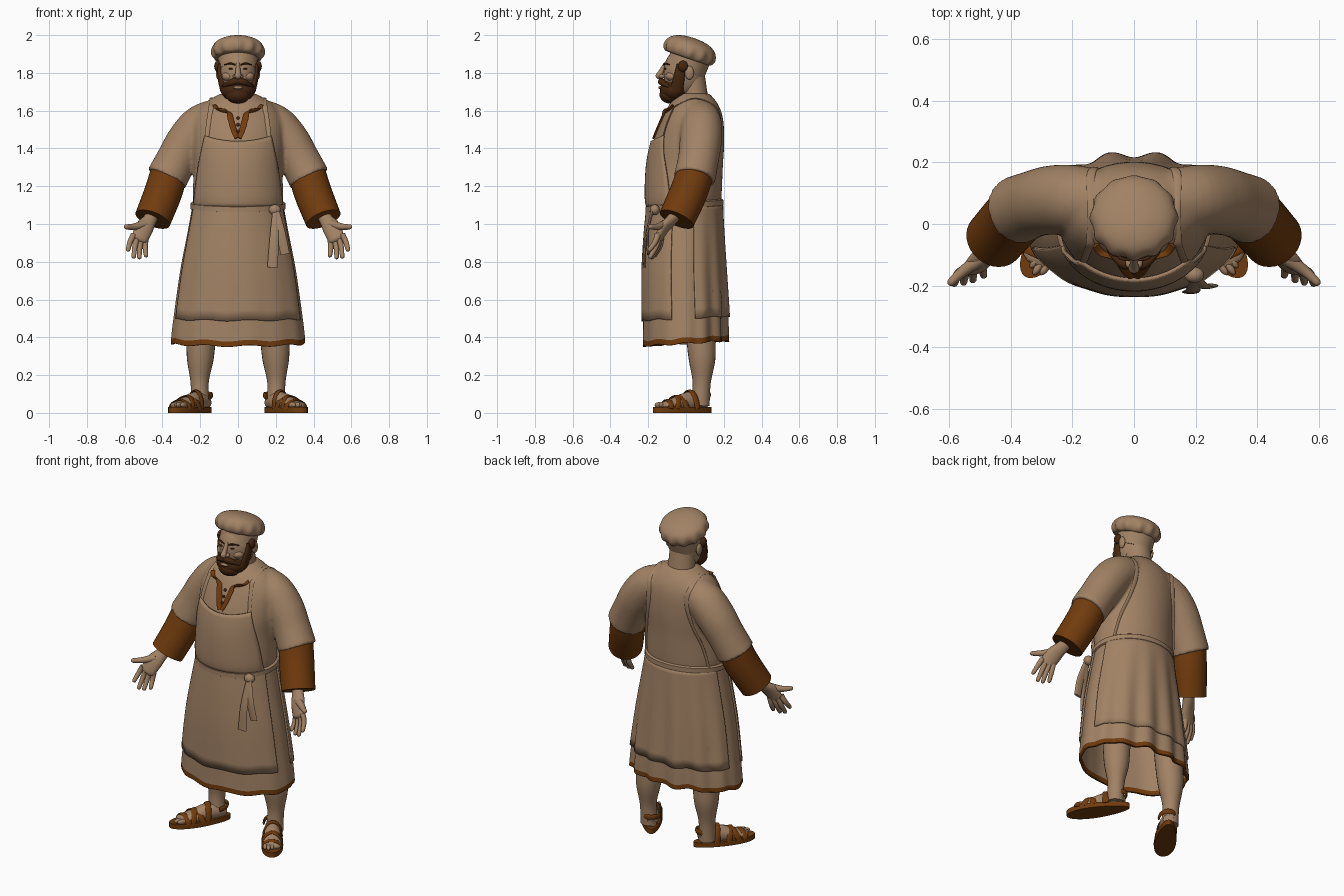
import bpy, bmesh, math
from math import sin, cos, pi, radians
from mathutils import Vector, Matrix
from mathutils.bvhtree import BVHTree

if "Cube" in bpy.data.objects:
    bpy.data.objects.remove(bpy.data.objects["Cube"])


def material(name, rgb):
    m = bpy.data.materials.new(name)
    m.use_nodes = True
    m.diffuse_color = (*rgb, 1)
    m.node_tree.nodes["Principled BSDF"].inputs["Base Color"].default_value = (*rgb, 1)
    return m


TAN = material("tan", (0.36, 0.225, 0.13))
BROWN = material("rust brown", (0.165, 0.044, 0.004))
DARK = material("dark brown", (0.06, 0.02, 0.005))


# ---------- helpers ----------
def make(name, bm, mats, mirror=False, thick=0):
    bmesh.ops.recalc_face_normals(bm, faces=bm.faces)
    me = bpy.data.meshes.new(name)
    bm.to_mesh(me)
    bm.free()
    ob = bpy.data.objects.new(name, me)
    bpy.context.collection.objects.link(ob)
    for m in mats:
        me.materials.append(m)
    bpy.ops.object.select_all(action='DESELECT')
    ob.select_set(True)
    bpy.context.view_layer.objects.active = ob
    bpy.ops.object.shade_smooth_by_angle(angle=radians(45))
    if thick:
        s = ob.modifiers.new("thickness", 'SOLIDIFY')
        s.thickness, s.offset = thick, 0
    if mirror:
        ob.modifiers.new("mirror", 'MIRROR').use_mirror_merge = False
    return ob


def skin(bm, rings, closed=True, cap=True):
    vs = [[bm.verts.new(p) for p in r] for r in rings]
    n = len(vs[0])
    for a, b in zip(vs, vs[1:]):
        for i in range(n if closed else n - 1):
            j = (i + 1) % n
            bm.faces.new((a[i], a[j], b[j], b[i]))
    if cap and closed:
        bm.faces.new(vs[0])
        bm.faces.new(vs[-1])
    return bm


def spline(rows, steps=5):
    out = []
    last = len(rows) - 1
    for i in range(last):
        quad = list(zip(rows[max(i - 1, 0)], rows[i], rows[i + 1], rows[min(i + 2, last)]))
        for s in range(steps):
            t = s / steps
            out.append([b + .5 * t * (c - a + t * (2*a - 5*b + 4*c - d + t * (3*b - a - 3*c + d)))
                        for a, b, c, d in quad])
    return out + [list(rows[-1])]


def tube_rings(rows, side=(1, 0, 0), n=16, rounded=False):
    # each row is x, y, z, radius along side, radius across
    rows = spline([r if len(r) == 5 else (*r, r[3]) for r in rows])
    if rounded:
        end = Vector(rows[-1][:3])
        d = (end - Vector(rows[-2][:3])).normalized()
        ra, rb = rows[-1][3:]
        for k in (.5, 1, 1.4):
            rows.append([*(end + d * rb * sin(k)), ra * cos(k), rb * cos(k)])
    pts = [Vector(r[:3]) for r in rows]
    rings = []
    for i, r in enumerate(rows):
        t = (pts[min(i + 1, len(pts) - 1)] - pts[max(i - 1, 0)]).normalized()
        u = Vector(side)
        u = (u - t * u.dot(t)).normalized()
        v = t.cross(u)
        rings.append([pts[i] + u * r[3] * cos(2*pi*k/n) + v * r[4] * sin(2*pi*k/n) for k in range(n)])
    return rings


def tube(name, rows, mat, side=(1, 0, 0), n=16, rounded=False, mirror=False, xf=Matrix()):
    bm = skin(bmesh.new(), tube_rings(rows, side, n, rounded))
    bm.transform(xf)
    return make(name, bm, [mat], mirror)


def ball(name, loc, size, mat, mirror=False, xf=Matrix()):
    bm = bmesh.new()
    bmesh.ops.create_uvsphere(bm, u_segments=24, v_segments=16, radius=1)
    bm.transform(xf @ Matrix.Translation(loc) @ Matrix.Diagonal((*size, 1)))
    return make(name, bm, [mat], mirror)


def oval(z, rx, front, back, a):
    return Vector((rx * cos(a), (front + back) / 2 + (back - front) / 2 * sin(a), z))


# ---------- shirt: torso and both sleeves fused ----------
torso = spline([(1.07, .225, -.19, .175), (1.13, .24, -.205, .187), (1.3, .235, -.2, .195),
                (1.43, .245, -.175, .202), (1.55, .24, -.13, .197), (1.63, .19, -.09, .172),
                (1.69, .095, -.04, .125)])
angles = [2 * pi * i / 48 for i in range(48)]
bm = skin(bmesh.new(), [[oval(*r, a) for a in angles] for r in torso])
for s in (1, -1):
    skin(bm, tube_rings([(.08*s, .07, 1.57, .1), (.19*s, .08, 1.525, .11), (.265*s, .078, 1.44, .112),
                         (.325*s, .065, 1.34, .108), (.378*s, .045, 1.24, .111)], (0, 1, 0), 32))
shirt = make("shirt", bm, [TAN])
fuse = shirt.modifiers.new("fuse", 'REMESH')
fuse.mode, fuse.voxel_size, fuse.use_smooth_shade = 'VOXEL', .01, True
relax = shirt.modifiers.new("relax", 'SMOOTH')
relax.factor, relax.iterations = .5, 6
bvh = BVHTree.FromObject(shirt, bpy.context.evaluated_depsgraph_get())


def drape(x, z, off=.006, face=-1):
    hit = bvh.ray_cast(Vector((x, face, z)), Vector((0, -face, 0)))
    if hit[0] is None:
        hit = bvh.find_nearest(Vector((x, face * .1, z)))
    return hit[0] + hit[1] * off


# ---------- bib, shoulder straps, collar trim ----------
grid = []
for j in range(17):
    v = j / 16
    half = .225 - .055 * v ** 1.5
    row = []
    for i in range(33):
        u = i / 16 - 1
        row.append(drape(u * half, 1.09 + v * (.345 + .03 * u * u), .008))
    grid.append(row)
make("apron_bib", skin(bmesh.new(), grid, False), [TAN], thick=.012)

front = [drape(x, z, .002) for x, z in ((.162, 1.44), (.155, 1.52), (.145, 1.59), (.14, 1.625))]
back = [drape(x, z, .001, 1) for x, z in ((.14, 1.62), (.13, 1.54), (.15, 1.4), (.19, 1.25), (.21, 1.12))]
top = bvh.ray_cast(Vector((.137, .05, 3)), Vector((0, 0, -1)))[0]
tube("apron_straps", [(*p, .014, .004) for p in front + [top] + back], TAN, mirror=True)

trim = [drape(x, z, .003) for x, z in ((.12, 1.625), (.1, 1.603), (.05, 1.588), (.037, 1.55), (.02, 1.49), (.003, 1.455))]
tube("collar_trim", [(*p, .017, .006) for p in trim], BROWN, (1, 0, .6), mirror=True)
for k in range(3):
    ball("collar_button", drape(0, 1.49 + .035 * k, .002), (.009, .007, .009), DARK)

# ---------- skirt, apron skirt, belt ----------
skirt_rows = spline([(1.1, .233, -.195, .182), (.95, .262, -.21, .19), (.75, .3, -.222, .2),
                     (.5, .335, -.222, .212), (.395, .347, -.223, .214), (.367, .348, -.224, .215)], 4)


def skirt_point(row, a, off=0):
    z, rx, f, b = row
    drop = (1.1 - z) / .75
    fold = drop * .014 * cos(14 * a) * (.12 if sin(a) < 0 else .12 + .88 * sin(a))
    g = off + fold
    return oval(z + drop * (.014 * sin(a) + .005 * cos(9 * a)), rx + g, f - g, b + g, a)


ring = [2 * pi * i / 120 for i in range(120)]
skirt = make("skirt", skin(bmesh.new(), [[skirt_point(r, a) for a in ring] for r in skirt_rows], cap=False),
             [TAN, BROWN], thick=.012)
for p in skirt.data.polygons:
    if skirt_rows[p.index // len(ring)][0] < .396:
        p.material_index = 1
upper = [r for r in skirt_rows if r[0] > .49]
for name, start, stop in (("apron_front_panel", 198, 342), ("apron_back_panel", 14, 166)):
    arc = [radians(start + (stop - start) * i / 70) for i in range(71)]
    make(name, skin(bmesh.new(), [[skirt_point(r, a, .01) for a in arc] for r in upper], False), [TAN], thick=.01)

band = []
for dz, out in ((-.02, .006), (-.014, .015), (.014, .015), (.02, .006)):
    band.append([oval(1.095 + dz + .018 * sin(a), .237 + out, -.2 - out, .184 + out, a) for a in angles])
make("belt", skin(bmesh.new(), band), [TAN])
ball("belt_knot", (.195, -.165, 1.075), (.032, .026, .028), TAN)
for tip, w in (((.183, -.22, .77), .028), ((.25, -.2, .84), .024)):
    mid = [(a + b) / 2 for a, b in zip(tip, (.2, -.185, 1.08))]
    tube("belt_tail", [(.2, -.175, 1.08, .016, .008), (mid[0], mid[1] - .01, mid[2], .024, .007),
                       (*tip, w, .007)], TAN)

# ---------- undersleeves and hands ----------
tube("undersleeves", [(.36, .055, 1.29, .098), (.395, .015, 1.17, .1), (.452, -.05, 1.025, .097)],
     BROWN, (0, 1, 0), 32, mirror=True)
across = (1, -.2, .3)
tube("palms", [(.43, -.03, 1.09, .04, .035), (.462, -.07, 1.03, .036, .03), (.495, -.115, .98, .048, .026),
               (.52, -.145, .925, .045, .02)], TAN, across, rounded=True, mirror=True)
for i, tip in enumerate(((.487, -.165, .835), (.522, -.18, .825), (.552, -.188, .828), (.582, -.192, .865))):
    base = Vector((.488, -.13, .925)).lerp(Vector((.552, -.15, .945)), i / 3)
    mid = base.lerp(Vector(tip), .5) + Vector((.004, .008, 0))
    tube("fingers", [(*base, .016), (*mid, .0145), (*tip, .012)], TAN, across, 10, True, True)
tube("thumbs", [(.49, -.11, 1.0, .024), (.55, -.15, .985, .018), (.592, -.188, .985, .013)],
     TAN, (0, 0, 1), 12, True, True)

# ---------- legs and sandals ----------
tube("legs", [(.185, .075, .65, .09), (.195, .08, .4, .078), (.2, .085, .28, .07), (.203, .083, .16, .048),
              (.2, .075, .04, .05)], TAN, n=24, mirror=True)
FOOT = Matrix.Translation((.25, -.018, 0)) @ Matrix.Rotation(.6, 4, 'Z')
outline = []
for i in range(40):
    a = 2 * pi * i / 40
    outline.append(Vector(((.06 - .013 * sin(a)) * cos(a), .184 * sin(a), 0)))
bm = skin(bmesh.new(), [[p + Vector((0, 0, z)) for p in outline] for z in (0, .03)])
bm.transform(FOOT)
make("sandal_soles", bm, [BROWN], mirror=True)
tube("feet", [(0, .15, .05, .03, .03), (0, .105, .06, .042, .045), (0, .03, .058, .046, .052),
              (0, -.05, .048, .052, .034), (0, -.12, .04, .048, .018)], TAN, mirror=True, rounded=True, xf=FOOT)
for i in range(5):
    ball("toes", (-.04 + .02 * i, -.136 + .013 * abs(i - 1), .042), (.012, .028, .015), TAN, True, FOOT)
# straps arch over the foot: start y, end y, width, height
for y0, y1, w, h in ((-.11, -.085, .056, .045), (-.07, .0, .057, .066), (-.01, -.06, .056, .068), (.06, .03, .053, .095)):
    arch = []
    for k in range(9):
        a = pi * k / 8
        arch.append((w * cos(a), y0 + (y1 - y0) * k / 8, .022 + h * sin(a), .017, .006))
    tube("sandal_straps", arch, BROWN, (0, 1, 0), 10, mirror=True, xf=FOOT)
heel = []
for k in range(11):
    a = pi * k / 10
    heel.append((.05 * cos(a), .1 + .066 * sin(a), .085 + .012 * sin(a), .015, .006))
tube("sandal_heel_straps", heel, BROWN, (0, 0, 1), 10, mirror=True, xf=FOOT)

# ---------- head ----------
tube("neck", [(0, .05, 1.58, .095, .085), (0, .045, 1.68, .08, .07), (0, .02, 1.8, .078, .078)], TAN, n=28)
ball("head", (0, -.012, 1.8), (.1, .108, .135), TAN)
tube("nose", [(0, -.108, 1.85, .01), (0, -.132, 1.805, .014), (0, -.143, 1.785, .018)], TAN, rounded=True)
ball("nostrils", (.016, -.127, 1.782), (.012, .016, .011), TAN, True)
ball("cheeks", (.05, -.076, 1.782), (.036, .032, .026), TAN, True)
ball("ears", (.104, .018, 1.8), (.013, .024, .036), TAN, True)
ball("eyes", (.038, -.109, 1.822), (.012, .008, .005), DARK, True)
tube("eyebrows", [(.015, -.117, 1.843, .004), (.042, -.111, 1.85, .005), (.072, -.088, 1.843, .003)],
     DARK, (0, 0, 1), mirror=True)
ball("hair_tufts", (.106, -.016, 1.835), (.02, .026, .03), DARK, True)
ball("beard", (0, -.06, 1.71), (.093, .078, .062), DARK)
ball("beard_chin", (0, -.085, 1.685), (.066, .055, .047), DARK)
tube("sideburns", [(.098, -.025, 1.845, .012, .024), (.093, -.035, 1.78, .016, .03), (.075, -.05, 1.71, .02, .035)],
     DARK, mirror=True, rounded=True)
tube("moustache", [(0, -.13, 1.757, .016), (.035, -.128, 1.75, .017), (.075, -.095, 1.73, .008)],
     DARK, (0, 0, 1), mirror=True, rounded=True)
ball("lower_lip", (0, -.135, 1.722), (.026, .012, .008), TAN)

# ---------- cap ----------
bm = skin(bmesh.new(), [[Vector((.106 * cos(a), .108 * sin(a), z)) for a in angles] for z in (-.05, .04)])
bm.transform(Matrix.Translation((0, .013, 1.857)) @ Matrix.Rotation(-.38, 4, 'X'))
make("cap_band", bm, [TAN])
puff = spline([(.095, -.05), (.125, -.046), (.14, -.015), (.13, .022), (.1, .045), (.055, .059), (.004, .063)], 4)
rings = []
for r, z in puff:
    gather = .04 * max(0, min(1, (.03 - z) / .06))
    rings.append([Vector((cos(a), sin(a), 0)) * r * (1 + gather * cos(12 * a)) + Vector((0, 0, z))
                  for a in [2 * pi * i / 96 for i in range(96)]])
bm = skin(bmesh.new(), rings)
bm.transform(Matrix.Translation((0, .024, 1.924)) @ Matrix.Rotation(-.33, 4, 'X'))
make("cap_puff", bm, [TAN])
